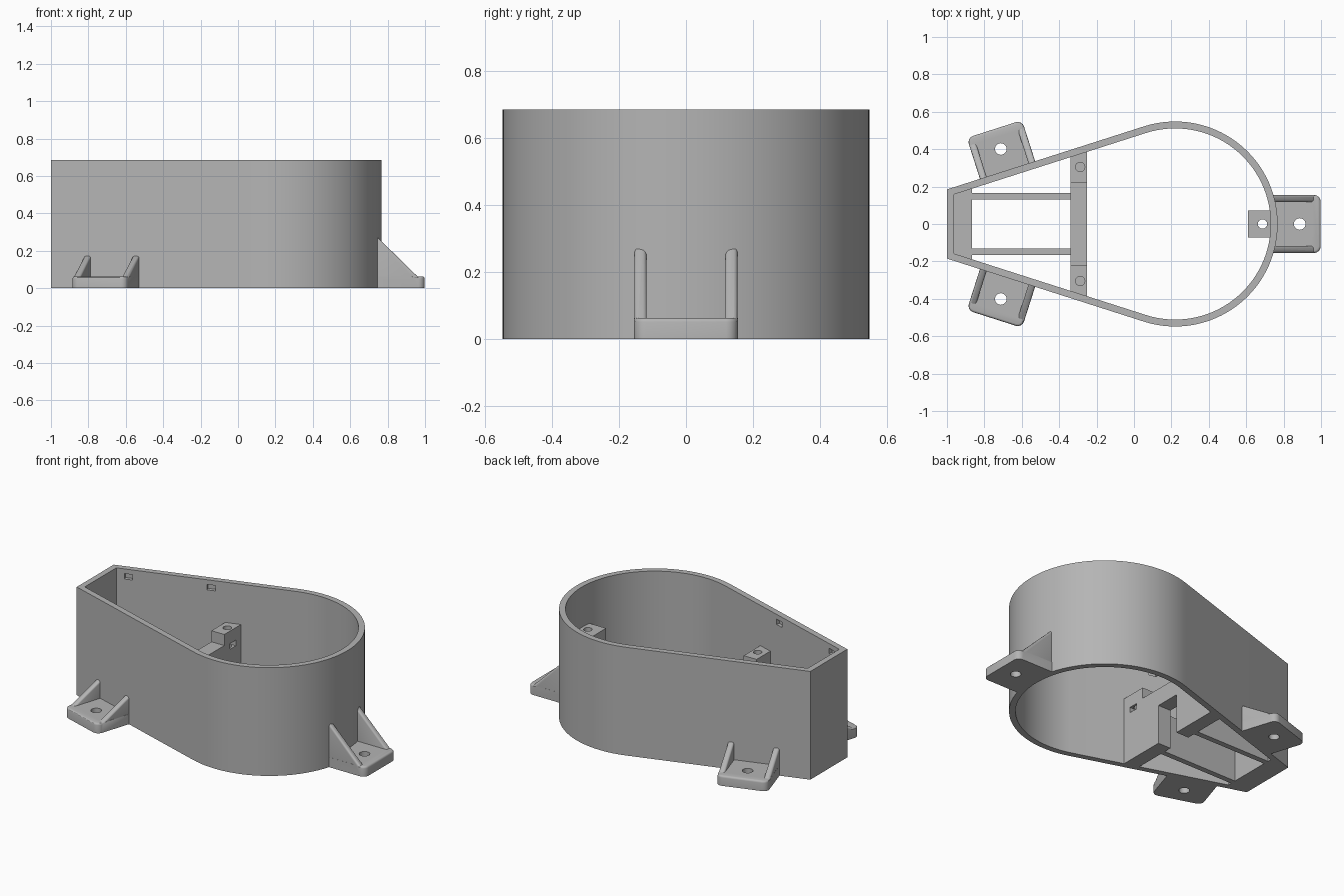
import bpy, bmesh, math
from mathutils import Matrix, Vector

if "Cube" in bpy.data.objects:
    bpy.data.objects.remove(bpy.data.objects["Cube"])

CX, R, WALL, H = 0.22, 0.548, 0.037, 0.685
A = math.radians(17.75)              # slope of the tapering side walls
SIN, COS = math.sin(A), math.cos(A)

grey = bpy.data.materials.new("plain_grey")
grey.diffuse_color = (0.46, 0.46, 0.46, 1)
grey.use_nodes = True
grey.node_tree.nodes["Principled BSDF"].inputs["Base Color"].default_value = grey.diffuse_color


def wall_y(x, inset):
    """y of the straight side wall at x, moved inwards by inset"""
    return (R - inset + SIN * (x - CX)) / COS


def make(name, bm):
    bmesh.ops.recalc_face_normals(bm, faces=bm.faces)
    me = bpy.data.meshes.new(name)
    bm.to_mesh(me)
    bm.free()
    ob = bpy.data.objects.new(name, me)
    bpy.context.collection.objects.link(ob)
    me.materials.append(grey)
    return ob


def prism(name, pts, z0, z1):
    bm = bmesh.new()
    face = bm.faces.new([bm.verts.new((x, y, z0)) for x, y in pts])
    ext = bmesh.ops.extrude_face_region(bm, geom=[face])
    top = [v for v in ext["geom"] if isinstance(v, bmesh.types.BMVert)]
    bmesh.ops.translate(bm, verts=top, vec=(0, 0, z1 - z0))
    return make(name, bm)


def box(name, x0, x1, y0, y1, z0, z1):
    return prism(name, [(x0, y0), (x1, y0), (x1, y1), (x0, y1)], z0, z1)


def rod(name, x, y, r, z0, z1, n=24):
    ring = [i * math.tau / n for i in range(n)]
    return prism(name, [(x + r * math.cos(t), y + r * math.sin(t)) for t in ring], z0, z1)


def apply(ob, mod):
    bpy.ops.object.select_all(action="DESELECT")
    bpy.context.view_layer.objects.active = ob
    ob.select_set(True)
    bpy.ops.object.modifier_apply(modifier=mod.name)


def combine(ob, tools, operation="DIFFERENCE"):
    for tool in tools:
        mod = ob.modifiers.new("bool", "BOOLEAN")
        mod.operation, mod.solver, mod.object = operation, "EXACT", tool
        apply(ob, mod)
        bpy.data.objects.remove(tool)


def bevel(ob, width, segments=3):
    mod = ob.modifiers.new("bevel", "BEVEL")
    mod.width, mod.segments, mod.limit_method = width, segments, "ANGLE"
    apply(ob, mod)


def smooth(ob):
    bpy.ops.object.select_all(action="DESELECT")
    bpy.context.view_layer.objects.active = ob
    ob.select_set(True)
    bpy.ops.object.shade_smooth_by_angle(angle=math.radians(30))


# teardrop wall
def outline(inset, n=72):
    r, x0, half = R - inset, -1 + inset, math.pi / 2 + A
    arc = [half - 2 * half * i / n for i in range(n + 1)]
    pts = [(CX + r * math.cos(t), r * math.sin(t)) for t in arc]
    y0 = wall_y(x0, inset)
    return pts + [(x0, -y0), (x0, y0)]


bm = bmesh.new()
rings = [[bm.verts.new((x, y, z)) for x, y in outline(inset)]
         for inset, z in ((0, 0), (0, H), (WALL, H), (WALL, 0))]
count = len(rings[0])
for k in range(4):
    a, b = rings[k], rings[(k + 1) % 4]
    for i in range(count):
        j = (i + 1) % count
        bm.faces.new((a[i], a[j], b[j], b[i]))
shell = make("teardrop_wall", bm)

# shallow lid catch pockets inside the side walls
pockets = []
for side in (-1, 1):
    for x in (-0.893, -0.42):
        p = box("pocket", -0.025, 0.025, -0.022, 0.022, -0.017, 0.017)
        p.data.transform(Matrix.Translation((x, side * wall_y(x, WALL), 0.638))
                         @ Matrix.Rotation(side * A, 4, "Z"))
        pockets.append(p)
combine(shell, pockets)
smooth(shell)

# end shelf and the two rails
xa, xb = -0.985, -0.865
ya, yb = wall_y(xa, 0.02), wall_y(xb, 0.02)
prism("end_shelf", [(xa, -ya), (xb, -yb), (xb, yb), (xa, ya)], 0, 0.25)
for side, label in ((-1, "front"), (1, "back")):
    y0, y1 = sorted((side * 0.13, side * 0.165))
    box("rail_" + label, -0.87, -0.335, y0, y1, 0, 0.25)

# cross bar with raised screw posts
xa, xb = -0.34, -0.25
ya, yb = wall_y(xa, 0.02), wall_y(xb, 0.02)
bar = prism("cross_bar", [(xa, -ya), (xb, -yb), (xb, yb), (xa, ya)], 0, 0.43)
cuts = [box("cut", -0.4, -0.2, -0.22, 0.22, 0.36, 0.5),
        box("cut", -0.4, -0.2, -0.08, 0.08, -0.1, 0.25)]
for side in (-1, 1):
    y = side * 0.305
    cuts.append(rod("cut", -0.288, y, 0.025, 0.25, 0.5))
    cuts.append(box("cut", -0.32, -0.2, y - 0.03, y + 0.03, 0.315, 0.35))
combine(bar, cuts)
smooth(bar)

# screw tab inside the round end
tab = box("screw_tab", 0.61, 0.745, -0.072, 0.072, 0.27, 0.43)
combine(tab, [rod("cut", 0.687, 0, 0.025, 0.2, 0.5),
              box("cut", 0.55, 0.717, -0.03, 0.03, 0.335, 0.37)])
smooth(tab)


# mounting foot: u points away from the wall, ribs on both sides
def foot(name, origin, angle, rib_top, slope_end):
    c, w, u0, u1 = 0.035, 0.155, -0.03, 0.23
    pts = [(u0, -w)]
    for sign in (-1, 1):
        arc = [i * math.pi / 8 for i in range(5)]
        corner = [(u1 - c + c * math.sin(t), sign * (w - c + c * math.cos(t))) for t in arc]
        pts += corner if sign < 0 else corner[::-1]
    pts.append((u0, w))
    plate = prism(name, pts, 0, 0.063)
    bm = bmesh.new()
    bm.from_mesh(plate.data)
    rim = [e for e in bm.edges if all(v.co.z > 0.06 and v.co.x > u0 + 0.001 for v in e.verts)]
    bmesh.ops.bevel(bm, geom=rim, offset=0.012, segments=3, affect="EDGES", profile=0.5)
    bm.to_mesh(plate.data)
    bm.free()
    ribs = []
    for sign in (-1, 1):
        rib = prism("rib", [(u0, 0.002), (slope_end, 0.002), (slope_end, 0.055), (u0, rib_top)],
                    -0.0185, 0.0185)
        bevel(rib, 0.011)
        rib.data.transform(Matrix.Translation((0, sign * 0.136, 0)) @ Matrix.Rotation(math.pi / 2, 4, "X"))
        ribs.append(rib)
    combine(plate, ribs, "UNION")
    combine(plate, [rod("cut", 0.118, 0, 0.031, -0.1, 0.2)])
    plate.data.transform(Matrix.Translation(origin) @ Matrix.Rotation(angle, 4, "Z"))
    smooth(plate)


foot("foot_round_end", Vector((CX + R, 0, 0)), 0, 0.28, 0.2)
fx = -1 + 0.34 * COS
for side, label in ((-1, "front"), (1, "back")):
    foot("foot_" + label, Vector((fx, side * wall_y(fx, 0), 0)),
         side * (math.pi / 2 + A), 0.19, 0.2)
